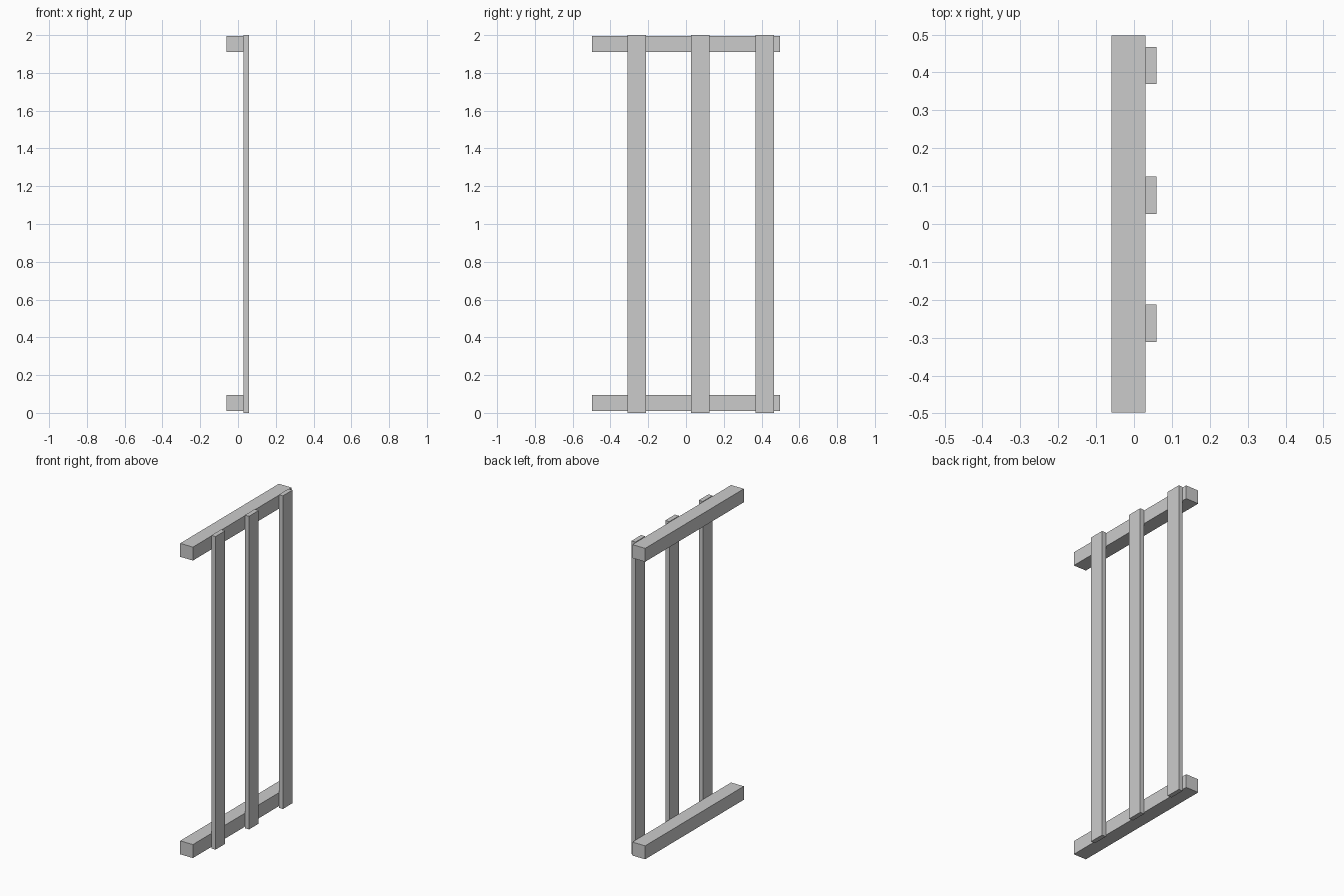
import bpy

if "Cube" in bpy.data.objects:
    bpy.data.objects.remove(bpy.data.objects["Cube"])


def box(name, lo, hi):
    """Axis-aligned box between two corners."""
    bpy.ops.mesh.primitive_cube_add(size=1, location=[(a + b) / 2 for a, b in zip(lo, hi)])
    ob = bpy.context.object
    ob.name = name
    ob.scale = [b - a for a, b in zip(lo, hi)]
    bpy.ops.object.transform_apply(location=False, rotation=False, scale=True)
    return ob


# Horizontal rails, bottom and top
for name, z in (("bottom_rail", 0.01), ("top_rail", 1.91)):
    box(name, (-0.06, -0.498, z), (0.03, 0.498, z + 0.086))

# Upright slats fixed to the right face of the rails
for i, y in enumerate((-0.262, 0.076, 0.418)):
    box(f"slat_{i + 1}", (0.03, y - 0.049, 0), (0.059, y + 0.049, 2))
